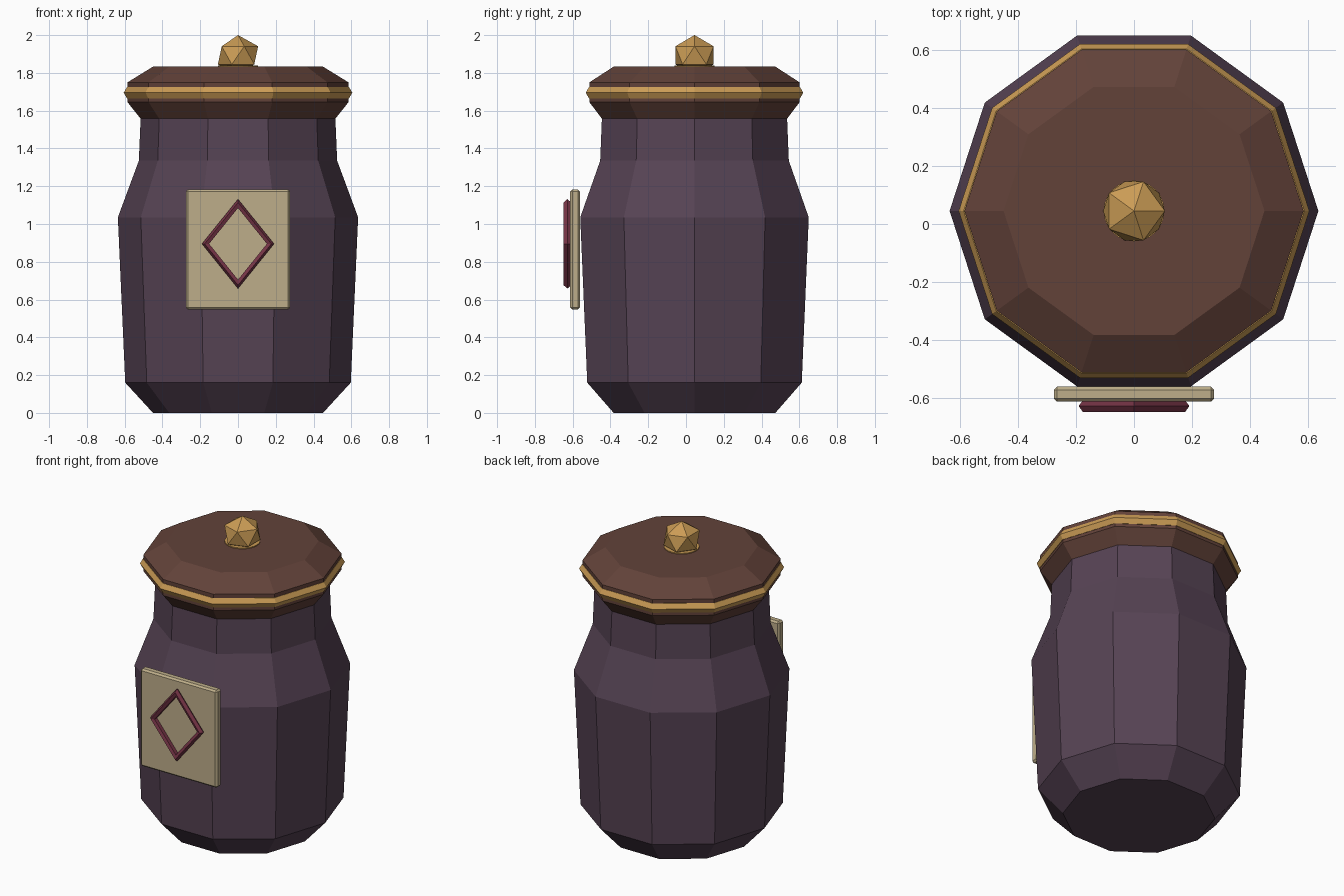
import bpy, bmesh, math
from mathutils import Matrix

if "Cube" in bpy.data.objects:
    bpy.data.objects.remove(bpy.data.objects["Cube"])

CY = 0.045  # y of the jar axis


def material(name, rgb):
    lin = [(c / 255 / 12.92) if c < 10 else ((c / 255 + 0.055) / 1.055) ** 2.4 for c in rgb]
    m = bpy.data.materials.new(name)
    m.diffuse_color = (*lin, 1)
    m.use_nodes = True
    m.node_tree.nodes["Principled BSDF"].inputs["Base Color"].default_value = m.diffuse_color
    return m


plum = material("plum_glaze", (86, 67, 84))
brown = material("brown_wood", (98, 66, 57))
gold = material("gold", (203, 156, 85))
cream = material("cream_label", (190, 174, 138))
maroon = material("maroon", (118, 52, 70))


def finish(bm, name, mat, loc=(0, 0, 0)):
    bmesh.ops.recalc_face_normals(bm, faces=bm.faces)
    me = bpy.data.meshes.new(name)
    bm.to_mesh(me)
    bm.free()
    me.materials.append(mat)
    ob = bpy.data.objects.new(name, me)
    ob.location = loc
    bpy.context.collection.objects.link(ob)
    return ob


def lathe(name, profile, mat, sides=10):
    """Closed solid of revolution from (radius, z) points."""
    bm = bmesh.new()
    rings = [[bm.verts.new((r * math.cos(2 * math.pi * i / sides),
                            r * math.sin(2 * math.pi * i / sides), z))
              for i in range(sides)] for r, z in profile]
    for a, b in zip(rings, rings[1:]):
        for i in range(sides):
            j = (i + 1) % sides
            bm.faces.new((a[i], a[j], b[j], b[i]))
    bm.faces.new(rings[0])
    bm.faces.new(rings[-1])
    return finish(bm, name, mat, (0, CY, 0))


def ring(name, major, minor, n_major, n_minor, mat, loc, matrix=None):
    """Faceted torus around z, optionally transformed."""
    bm = bmesh.new()
    rows = []
    for i in range(n_major):
        a = 2 * math.pi * i / n_major
        row = []
        for k in range(n_minor):
            b = 2 * math.pi * k / n_minor
            r = major + minor * math.cos(b)
            row.append(bm.verts.new((r * math.cos(a), r * math.sin(a), minor * math.sin(b))))
        rows.append(row)
    for i in range(n_major):
        p, q = rows[i], rows[(i + 1) % n_major]
        for k in range(n_minor):
            m = (k + 1) % n_minor
            bm.faces.new((p[k], q[k], q[m], p[m]))
    if matrix:
        bmesh.ops.transform(bm, matrix=matrix, verts=bm.verts)
    return finish(bm, name, mat, loc)


# Jar body and lid
lathe("jar_body", [(0.45, 0), (0.597, 0.16), (0.636, 1.035), (0.525, 1.335), (0.515, 1.57)], plum)
lathe("lid", [(0.515, 1.557), (0.585, 1.645), (0.585, 1.75), (0.45, 1.833)], brown)

# Gold band round the lid
ring("lid_band", 0.57, 0.035, 10, 6, gold, (0, CY, 1.695))

# Knob and its thin seat
lathe("knob_seat", [(0.105, 1.825), (0.105, 1.839)], gold, 24)
bm = bmesh.new()
bmesh.ops.create_icosphere(bm, subdivisions=1, radius=0.119, matrix=Matrix.Diagonal((1, 1, 0.9, 1)))
finish(bm, "knob", gold, (0, CY, 1.893))

# Label plate with a small bevel
bm = bmesh.new()
bmesh.ops.create_cube(bm, size=1, matrix=Matrix.Diagonal((0.552, 0.052, 0.635, 1)))
bmesh.ops.bevel(bm, geom=bm.edges[:], offset=0.011, segments=1, affect='EDGES')
finish(bm, "label_plate", cream, (0, -0.587, 0.865))

# Diamond frame on the label
stand = Matrix.Diagonal((1, 1, 1.24, 1)) @ Matrix.Rotation(math.radians(90), 4, 'X')
ring("diamond_frame", 0.17, 0.021, 4, 5, maroon, (0, -0.628, 0.895), stand)
